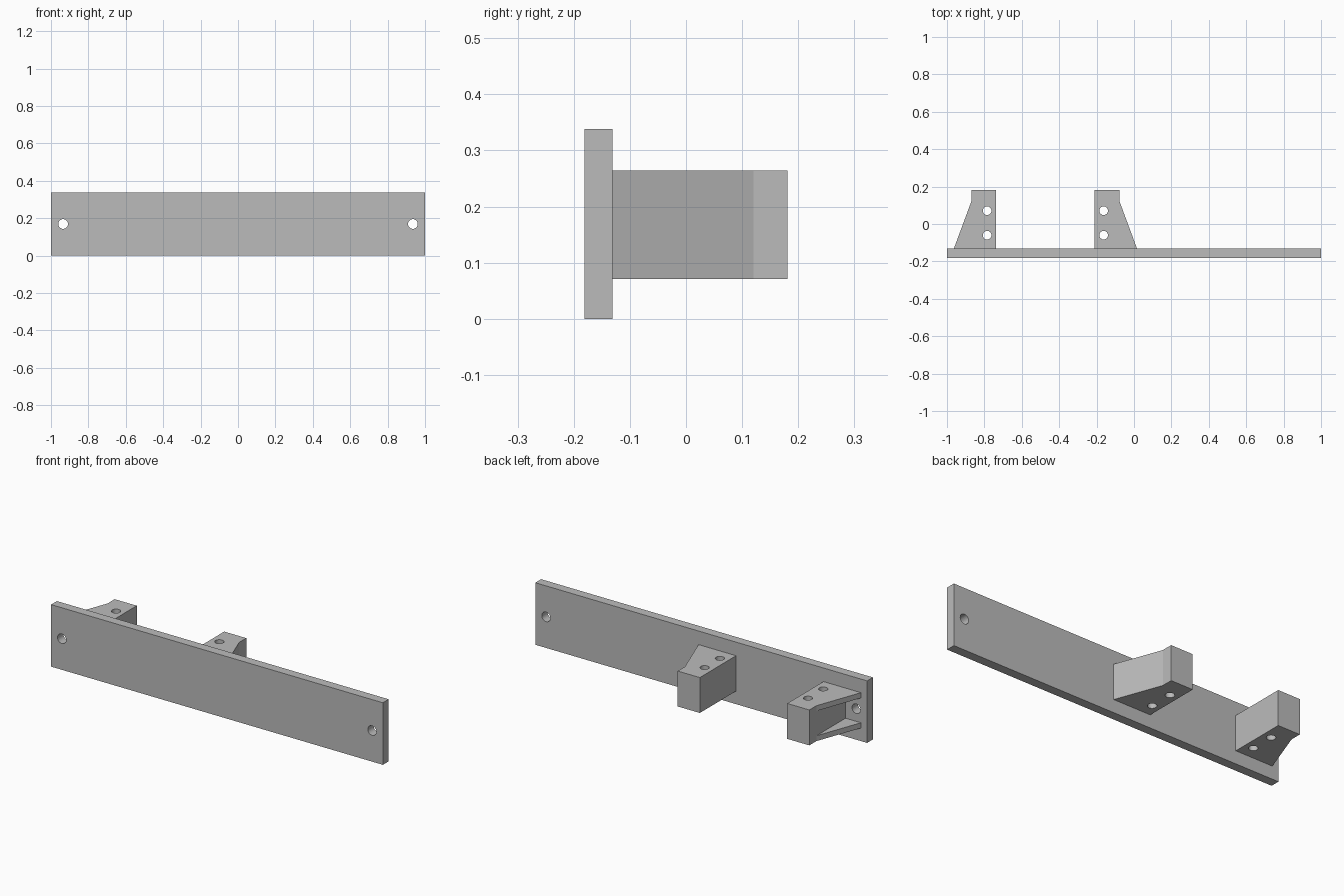
import bpy, bmesh, math
from mathutils import Matrix

if "Cube" in bpy.data.objects:
    bpy.data.objects.remove(bpy.data.objects["Cube"])

grey = bpy.data.materials.new("plain_grey")
grey.diffuse_color = (0.5, 0.5, 0.5, 1)
grey.use_nodes = True
grey.node_tree.nodes["Principled BSDF"].inputs["Base Color"].default_value = grey.diffuse_color


def prism(name, outline, z0, z1):
    """Extrude an xy outline from z0 to z1."""
    bm = bmesh.new()
    face = bm.faces.new([bm.verts.new((x, y, z0)) for x, y in outline])
    ext = bmesh.ops.extrude_face_region(bm, geom=[face])
    for v in ext["geom"]:
        if isinstance(v, bmesh.types.BMVert):
            v.co.z = z1
    bmesh.ops.recalc_face_normals(bm, faces=bm.faces)
    return finish(name, bm)


def finish(name, bm):
    mesh = bpy.data.meshes.new(name)
    bm.to_mesh(mesh)
    bm.free()
    mesh.materials.append(grey)
    ob = bpy.data.objects.new(name, mesh)
    bpy.context.collection.objects.link(ob)
    return ob


def rod(name, center, radius, axis):
    """Long cylinder along y or z for drilling."""
    bm = bmesh.new()
    turn = Matrix.Rotation(math.pi / 2, 4, 'X') if axis == 'y' else Matrix()
    bmesh.ops.create_cone(bm, cap_ends=True, segments=32, radius1=radius, radius2=radius,
                          depth=0.5, matrix=Matrix.Translation(center) @ turn)
    return finish(name, bm)


def cut(ob, cutter):
    """Subtract the cutter, then discard it."""
    mod = ob.modifiers.new("cut", 'BOOLEAN')
    mod.operation, mod.solver, mod.object = 'DIFFERENCE', 'EXACT', cutter
    bpy.context.view_layer.objects.active = ob
    bpy.ops.object.modifier_apply(modifier=mod.name)
    bpy.data.objects.remove(cutter)


def rect(x0, x1, y0, y1):
    return [(x0, y0), (x1, y0), (x1, y1), (x0, y1)]


# Long face plate with a screw hole near each end
plate = prism("face_plate", rect(-1, 1, -0.181, -0.131), 0, 0.338)
for x in (-0.935, 0.935):
    cut(plate, rod("plate_drill", (x, -0.156, 0.169), 0.026, 'y'))


# Two mirrored brackets, flaring towards the plate
def bracket(name, inner_x, side):
    profile = [(0, -0.131), (0.226, -0.131), (0.133, 0.12), (0.133, 0.181), (0, 0.181)]
    ob = prism(name, [(inner_x + side * x, y) for x, y in profile], 0.071, 0.264)
    for y in (-0.06, 0.071):
        cut(ob, rod("bracket_drill", (inner_x + side * 0.048, y, 0.169), 0.023, 'z'))
    return ob


end_bracket = bracket("end_bracket", -0.737, -1)
bracket("middle_bracket", -0.21, 1)

# Pocket in the end bracket that gives access to the screw hole
cut(end_bracket, prism("pocket", rect(-1.1, -0.87, -0.2, 0.15), 0.1, 0.235))
